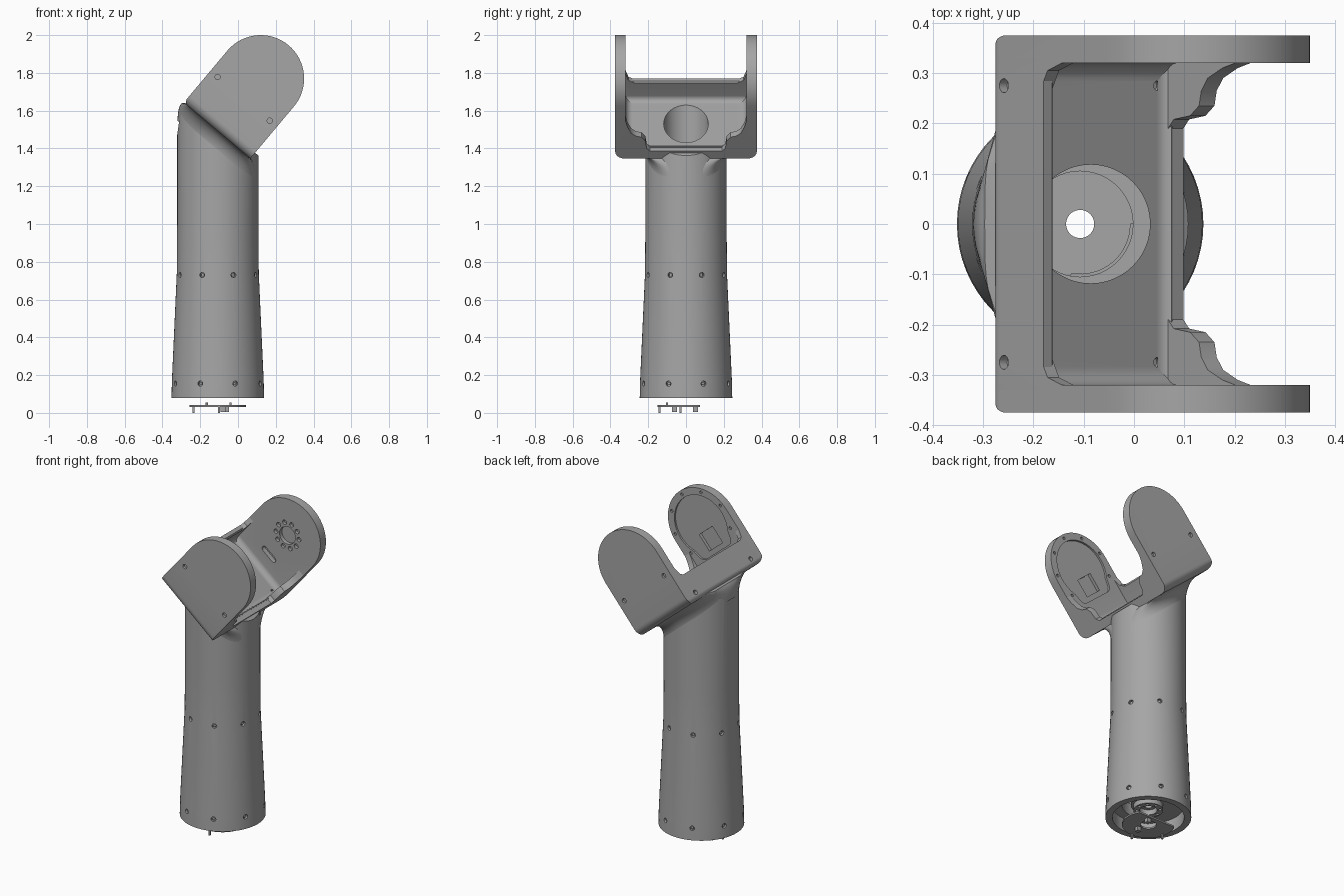
import bpy, bmesh, math
from math import sin, cos, pi, radians
from mathutils import Matrix, Vector

if "Cube" in bpy.data.objects:
    bpy.data.objects.remove(bpy.data.objects["Cube"])

grey = bpy.data.materials.new("satin grey")
grey.use_nodes = True
grey.diffuse_color = (0.38, 0.38, 0.38, 1)
grey.node_tree.nodes["Principled BSDF"].inputs["Base Color"].default_value = grey.diffuse_color

AX = -0.107                                   # column axis
I = Matrix.Identity(4)
# Fork frame: X forward, Y across, Z along the arms, origin on the hinge axis
F = Matrix.Translation((0.12, 0, 1.77)) @ Matrix.Rotation(radians(40), 4, 'Y')
R, BASE, FLOOR = 0.23, -0.36, -0.316


def finish(name, bm, M=I):
    bmesh.ops.transform(bm, matrix=M, verts=bm.verts)
    bmesh.ops.recalc_face_normals(bm, faces=bm.faces)
    me = bpy.data.meshes.new(name)
    bm.to_mesh(me)
    bm.free()
    me.materials.append(grey)
    ob = bpy.data.objects.new(name, me)
    bpy.context.collection.objects.link(ob)
    return ob


def prism(name, pts, lo, hi, axis, M=I):
    """Extrude a 2D profile along one axis."""
    place = {'X': lambda p, d: (d, *p), 'Y': lambda p, d: (p[0], d, p[1]),
             'Z': lambda p, d: (*p, d)}[axis]
    bm = bmesh.new()
    a, b = [[bm.verts.new(place(p, d)) for p in pts] for d in (lo, hi)]
    bm.faces.new(a)
    bm.faces.new(b)
    for i in range(len(pts)):
        j = (i + 1) % len(pts)
        bm.faces.new((a[i], a[j], b[j], b[i]))
    return finish(name, bm, M)


def loft(name, rings):
    bm = bmesh.new()
    vs = [[bm.verts.new(p) for p in r] for r in rings]
    n = len(vs[0])
    for a, b in zip(vs, vs[1:]):
        for i in range(n):
            bm.faces.new((a[i], a[(i + 1) % n], b[(i + 1) % n], b[i]))
    bm.faces.new(vs[0])
    bm.faces.new(vs[-1])
    return finish(name, bm)


def cylinders(name, items, M=I, seg=16):
    """Cylinders given as (centre, direction, radius, length)."""
    bm = bmesh.new()
    for c, d, r, length in items:
        turn = Vector(d).to_track_quat('Z', 'Y').to_matrix().to_4x4()
        bmesh.ops.create_cone(bm, cap_ends=True, segments=seg, radius1=r, radius2=r,
                              depth=length, matrix=Matrix.Translation(c) @ turn)
    return finish(name, bm, M)


def boolean(ob, tool, op='DIFFERENCE', keep=False):
    m = ob.modifiers.new("cut", 'BOOLEAN')
    m.object, m.operation, m.solver = tool, op, 'EXACT'
    bpy.context.view_layer.objects.active = ob
    bpy.ops.object.modifier_apply(modifier=m.name)
    if not keep:
        bpy.data.objects.remove(tool)


def arc(cx, cy, r, a, b, n=8):
    return [(cx + r * cos(radians(a + (b - a) * i / n)),
             cy + r * sin(radians(a + (b - a) * i / n))) for i in range(n + 1)]


def ring(r, z, n=64):
    return [(AX + r * cos(2 * pi * i / n), r * sin(2 * pi * i / n), z) for i in range(n)]


# Column: flared foot, straight shaft, top sliced to meet the tilted fork
column = loft("column", [ring(r, z) for r, z in
                         ((0.245, 0.08), (0.243, 0.17), (0.217, 0.74), (0.215, 1.0), (0.215, 1.9))])
bm = bmesh.new()
bm.from_mesh(column.data)
slices = [(F @ Vector((0, 0, -0.32)), F.to_3x3() @ Vector((0, 0, 1))),
          (Vector((-0.322, 0, 1.47)), Vector((-0.99, 0, 0.14))),
          (Vector((-0.309, 0, 1.56)), Vector((-0.92, 0, 0.4))),
          (Vector((-0.28, 0, 1.625)), Vector((-0.75, 0, 0.66)))]
for co, no in slices:
    geom = bm.verts[:] + bm.edges[:] + bm.faces[:]
    cut = bmesh.ops.bisect_plane(bm, geom=geom, plane_co=co, plane_no=no, clear_outer=True)
    edges = [e for e in cut['geom_cut'] if isinstance(e, bmesh.types.BMEdge)]
    bmesh.ops.contextual_create(bm, geom=edges)
bmesh.ops.recalc_face_normals(bm, faces=bm.faces)
bm.to_mesh(column.data)
bm.free()

# Neck: blends the round column into the wide fork base
rings = []
for k in range(9):
    t = k / 8
    f = 1 - math.sqrt(1 - t * t)
    loop = []
    for i in range(64):
        c, s = cos(2 * pi * i / 64), sin(2 * pi * i / 64)
        x = (1 - f) * 0.213 * c + f * 0.168 * math.copysign(abs(c) ** 0.5, c)
        y = (1 - f) * 0.213 * s + f * 0.31 * math.copysign(abs(s) ** 0.4, s)
        top = 1.494 - 0.839 * x - 0.13 * (1 - t)
        loop.append((AX + x, y, top + 0.004))
    rings.append(loop)
neck = loft("neck", rings)

# Fork: U section across, trimmed by the rounded arm outline
half = [(0.375, 0.3)] + arc(0.325, BASE + 0.05, 0.05, 0, -90)
inner = arc(0.285, FLOOR + 0.035, 0.035, -90, 0) + [(0.32, 0.3)]
mirror = lambda pts: [(-y, z) for y, z in reversed(pts)]
fork = prism("fork", half + mirror(half) + mirror(inner) + inner, -0.3, 0.3, 'X', F)
outline = arc(0, 0, R, 0, 180, 32) + arc(-R + 0.03, BASE + 0.03, 0.03, 180, 270) + [(R, BASE)]
boolean(fork, prism("outline_cutter", outline, -0.5, 0.5, 'Y', F), 'INTERSECT')

# Back wall of the fork, thickened into a fillet at the floor
wall = ([(-0.2, -0.2), (-0.208, -0.192), (-R, -0.192)]
        + arc(-R + 0.03, BASE + 0.03, 0.03, 180, 270) + [(-0.16, BASE), (-0.16, FLOOR)]
        + arc(-0.17, FLOOR + 0.03, 0.03, 270, 180))
back_wall = prism("back_wall", wall, -0.33, 0.33, 'Y', F)
for s in (-1, 1):
    web = [(s * 0.322, -0.13), (s * 0.322, -0.2), (s * 0.27, -0.2)]
    prism("wall_gusset", web + [(s * 0.305, -0.18)], -R, -0.2, 'X', F)

# Front lip: low in the middle, stepping up into each arm
step = [(0.19, FLOOR + 0.008), (0.208, -0.29), (0.215, -0.24), (0.235, -0.212), (0.265, -0.205),
        (0.29, -0.185), (0.31, -0.14), (0.325, -0.08), (0.325, BASE + 0.004)]
front_lip = prism("front_lip", step + mirror(step), 0.19, R, 'X', F)
fillet = [(0.2, FLOOR - 0.01)] + [(0.2, FLOOR + 0.01)] + arc(0.17, FLOOR + 0.03, 0.03, 0, -90)[3:]
prism("lip_fillet", fillet, -0.325, 0.325, 'Y', F)

# Hollow interior, stepped bore and foot recess
hollow = [(-0.107, 0, 0.72, 0.19, 0.97), (-0.107, 0, 1.28, 0.105, 0.3),
          (-0.086, 0, 1.62, 0.118, 0.5), (-0.107, 0, 0.11, 0.205, 0.1),
          (-0.107, 0, 0.2, 0.028, 0.2)]
for x, y, z, r, length in hollow:
    tool = cylinders("bore_cutter", [((x, y, z), (0, 0, 1), r, length)], seg=48)
    for ob in (column, neck, fork):
        boolean(ob, tool, keep=True)
    bpy.data.objects.remove(tool)
kidney = arc(AX, 0, 0.15, -100, 0, 16) + arc(AX, 0, 0.1, 0, -100, 16)
boolean(column, prism("kidney_cutter", kidney, 0.1, 0.3, 'Z'))

# Screw holes around the column
screws = []
for z, r in ((0.155, 0.243), (0.73, 0.217)):
    for k in range(8):
        a = radians(22.5 + 45 * k)
        screws.append(((AX + r * cos(a), r * sin(a), z), (cos(a), sin(a), 0), 0.014, 0.03))
boolean(column, cylinders("screw_cutter", screws))
cylinders("column_screws", [(Vector(c) - Vector(d) * 0.012, d, 0.008, 0.01) for c, d, r, l in screws])

# Screw holes in the fork arms, floor and back wall
holes = [((sx * 0.18, sy * 0.375, -0.14), (0, 1, 0), 0.014, 0.03)
         for sx in (-1, 1) for sy in (-1, 1)]
holes += [((0.17, s * 0.275, FLOOR), (0, 0, 1), 0.01, 0.03) for s in (-1, 1)]
holes += [((0.18, s * 0.275, BASE), (0, 0, 1), 0.015, 0.03) for s in (-1, 1)]
fork_holes = cylinders("fork_hole_cutter", holes, F)
boolean(fork, fork_holes)
wall_holes = [((-R, s * 0.275, -0.315), (1, 0, 0), 0.014, 0.04) for s in (-1, 1)]
wall_tool = cylinders("wall_hole_cutter", wall_holes, F)
boolean(fork, wall_tool, keep=True)
boolean(back_wall, wall_tool)

# Left arm: hub socket with bolt circle and a cable slot
hub = [((0, 0.32, 0), (0, 1, 0), 0.055, 0.05)]
hub += [((0.08 * cos(k * pi / 5), 0.32, 0.08 * sin(k * pi / 5)), (0, 1, 0), 0.014, 0.04)
        for k in range(10)]
boolean(fork, cylinders("hub_cutter", hub, F, 24))
slot = arc(0.04, -0.2, 0.017, -90, 90) + arc(-0.04, -0.2, 0.017, 90, 270)
boolean(fork, prism("slot_cutter", slot, 0.3, 0.35, 'Y', F))

# Right arm: recessed cover with a window and rim screws
cover = arc(0, 0, 0.185, -35, 215, 40) + arc(-0.1, -0.14, 0.04, 200, 270) + arc(0.1, -0.14, 0.04, 270, 340)
boolean(fork, prism("cover_cutter", cover, -0.332, -0.3, 'Y', F))
window = [(-0.06, -0.15), (0.06, -0.15), (0.06, -0.04), (-0.06, -0.04)]
boolean(fork, prism("window_cutter", window, -0.352, -0.3, 'Y', F))
rim = [((0.207 * cos(radians(a)), -0.32, 0.207 * sin(radians(a))), (0, 1, 0), 0.009, 0.02)
       for a in range(-30, 211, 40)]
boolean(fork, cylinders("rim_cutter", rim, F))

# Bearing flange inside the foot
flange = cylinders("foot_flange", [((AX, 0, 0.145), (0, 0, 1), 0.085, 0.035)], seg=48)
boolean(flange, cylinders("flange_bore", [((AX, 0, 0.145), (0, 0, 1), 0.05, 0.1)], seg=32))
boolean(flange, cylinders("flange_holes", [((AX + 0.067 * cos(k * pi / 4), 0.067 * sin(k * pi / 4), 0.127),
                                           (0, 0, 1), 0.009, 0.03) for k in range(8)]))

# Circuit board below the foot, with its connectors and pins
board = prism("circuit_board", arc(AX, 0, 0.15, -210, 30, 40), 0.032, 0.042, 'Z')
boolean(board, cylinders("board_hole", [((AX, 0, 0.04), (0, 0, 1), 0.045, 0.1)], seg=32))
for x, y, w in ((-0.08, -0.06, 0.026), (-0.06, 0.05, 0.026), (-0.235, -0.03, 0.01), (-0.1, -0.14, 0.01)):
    h = w / 2
    prism("board_connector", [(x - h, y - h), (x + h, y - h), (x + h, y + h), (x - h, y + h)],
          0.0 if w < 0.02 else 0.006, 0.036, 'Z')
cylinders("board_pins", [((x, -0.1, 0.046), (0, 0, 1), 0.006, 0.02) for x in (-0.165, -0.04)])

# Smooth the round surfaces and keep hard edges crisp
for ob in bpy.context.scene.objects:
    if ob.type == 'MESH':
        bpy.ops.object.select_all(action='DESELECT')
        ob.select_set(True)
        bpy.context.view_layer.objects.active = ob
        bpy.ops.object.shade_smooth_by_angle(angle=radians(30))
